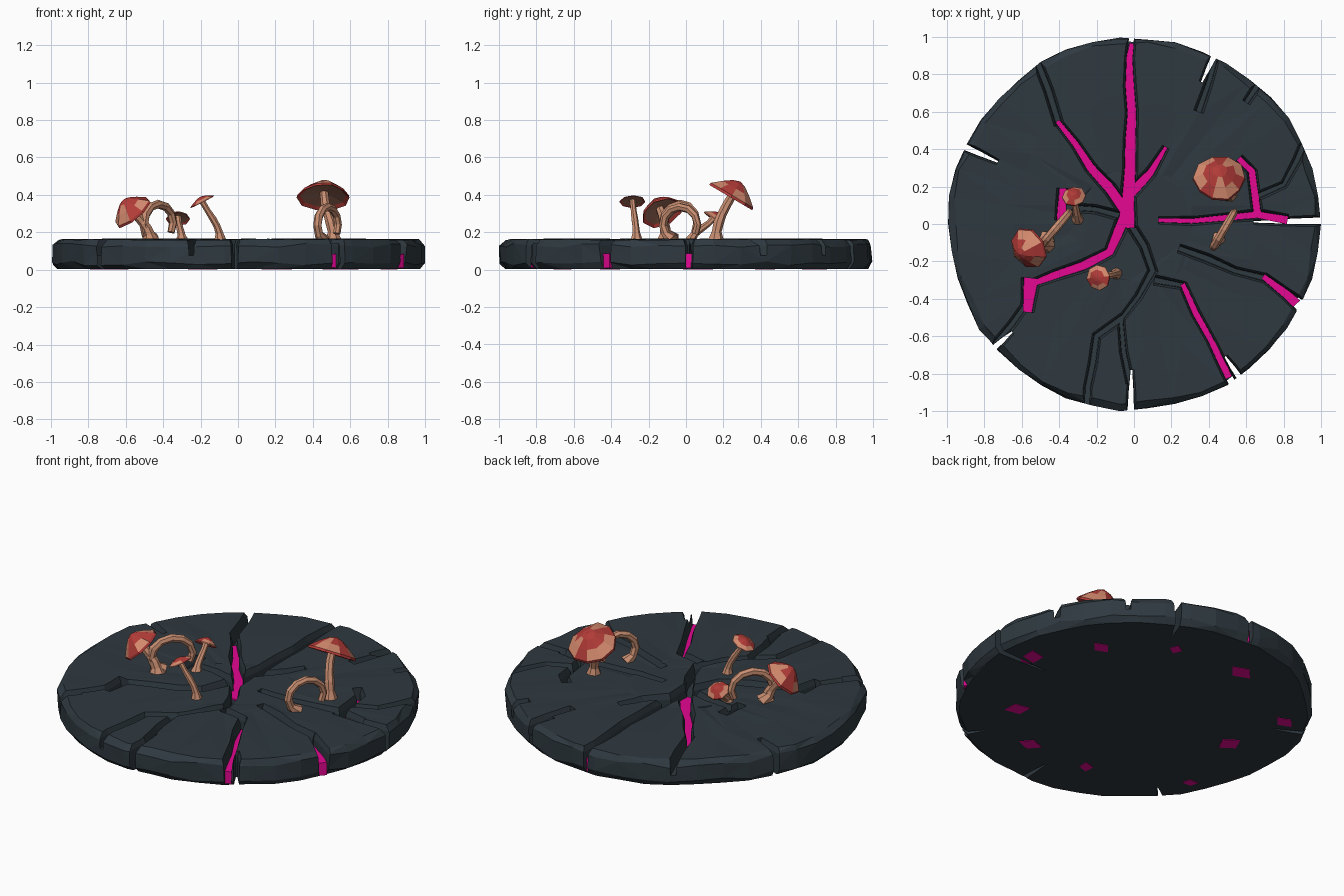
import bpy, bmesh, math, random
from mathutils import Vector

if "Cube" in bpy.data.objects:
    bpy.data.objects.remove(bpy.data.objects["Cube"])

random.seed(4)
U = random.uniform


def mat(name, c):
    m = bpy.data.materials.new(name)
    m.diffuse_color = (*c, 1)
    m.use_nodes = True
    m.node_tree.nodes["Principled BSDF"].inputs["Base Color"].default_value = m.diffuse_color
    return m


STONE = mat("dark slate", (0.028, 0.041, 0.051))
PINK = mat("magenta glow", (0.78, 0.002, 0.29))
RED = mat("cap red", (0.45, 0.045, 0.04))
TAN = mat("cap tan", (0.68, 0.26, 0.16))
STEM = mat("stem tan", (0.58, 0.27, 0.165))
GILL = mat("gill brown", (0.32, 0.14, 0.09))


def finish(bm, name, mats):
    bmesh.ops.recalc_face_normals(bm, faces=bm.faces)
    if bm.calc_volume(signed=True) < 0:
        bmesh.ops.reverse_faces(bm, faces=bm.faces)
    me = bpy.data.meshes.new(name)
    bm.to_mesh(me)
    bm.free()
    for m in mats:
        me.materials.append(m)
    ob = bpy.data.objects.new(name, me)
    bpy.context.collection.objects.link(ob)
    return ob


def skin(bm, rings, cap_ends=True):
    """Join equal-length closed rings of coordinates; returns faces per band."""
    vs = [[bm.verts.new(p) for p in r] for r in rings]
    n, bands = len(vs[0]), []
    for a, b in zip(vs, vs[1:]):
        bands.append([bm.faces.new((a[i], a[(i + 1) % n], b[(i + 1) % n], b[i])) for i in range(n)])
    if cap_ends:
        bm.faces.new(vs[0][::-1])
        bm.faces.new(vs[-1])
    return bands, vs


def wander(pts):
    """Break each leg of a path into short crooked pieces."""
    pts, out = [Vector(p) for p in pts], []
    for a, b in zip(pts, pts[1:]):
        d = b - a
        k = max(1, round(d.length / .16))
        side = Vector((-d.y, d.x)).normalized()
        out += [a + d * (i / k) + side * (U(-.018, .018) if i else 0) for i in range(k)]
    return out + [pts[-1]]


def channel(path, w0, w1, layers, name, m, jitter=0.0):
    """Prism along a path; layers = (z, width factor, extra) from bottom to top."""
    bm, rings, n = bmesh.new(), [], len(path)
    for i, p in enumerate(path):
        t = (path[min(i + 1, n - 1)] - path[max(i - 1, 0)]).normalized()
        s = Vector((-t.y, t.x))
        w = (w0 + (w1 - w0) * i / (n - 1)) / 2 * (1 + U(-jitter, jitter))
        left = [(*(p + s * (w * f + e)), z) for z, f, e in layers]
        right = [(*(p - s * (w * f + e)), z) for z, f, e in layers]
        rings.append(left + right[::-1])
    skin(bm, rings)
    bmesh.ops.triangulate(bm, faces=bm.faces)
    return finish(bm, name, [m])


def volume(me):
    bm = bmesh.new()
    bm.from_mesh(me)
    v = bm.calc_volume(signed=True)
    bm.free()
    return v


# Stone slab: chipped disc with a gently faceted top
N = 42
wob = [1 - U(0, 0.018) for _ in range(N)]
bm, rings = bmesh.new(), []
for r, z, jr, jz in [(.975, .003, .008, 0), (1, .035, .005, .012), (1, .13, .006, .012),
                     (.972, .16, .012, .003), (.66, .163, .04, .004), (.33, .162, .03, .004)]:
    ring = []
    for k in range(N):
        a = math.tau * k / N
        rr = r * wob[k] + U(-jr, jr)
        ring.append((rr * math.cos(a), rr * math.sin(a), z + U(-jz, jz)))
    rings.append(ring)
skin(bm, rings)
bmesh.ops.triangulate(bm, faces=bm.faces)
slab = finish(bm, "stone_slab", [STONE])


def carve(path, w0, w1, bottom):
    """Cut one crack with chamfered lips; keep the first solver result that is sound."""
    cut = channel(path, w0, w1, [(bottom, .8, 0), (.13, 1, 0), (.21, 1, .026)], "crack_cutter", STONE, .2)
    before = volume(slab.data)
    for solver in ('MANIFOLD', 'EXACT', 'FLOAT'):
        mod = slab.modifiers.new("crack", 'BOOLEAN')
        mod.operation, mod.solver, mod.object = 'DIFFERENCE', solver, cut
        dg = bpy.context.evaluated_depsgraph_get()
        me = bpy.data.meshes.new_from_object(slab.evaluated_get(dg))
        slab.modifiers.clear()
        if before - .06 < volume(me) < before - 1e-5:
            slab.data = me
            break
    bpy.data.objects.remove(cut)


# Glowing cracks branching from the hub: start width, end width, key points
for w0, w1, *keys in [
        (.09, .03, (-.04, -.02), (-.02, .3), (-.01, 1.03)),
        (.06, .02, (-.02, .16), (.17, .41)),
        (.07, .025, (-.04, .06), (-.41, .55)),
        (.02, .045, (.13, .02), (.66, .05), (.82, .02)),
        (.05, .03, (.66, .05), (.63, .28), (.56, .35)),
        (.03, .045, (.26, -.32), (.41, -.62), (.54, -.88)),
        (.03, .07, (.69, -.28), (.92, -.46)),
        (.06, .035, (-.04, .06), (-.13, -.15), (-.57, -.33)),
        (.08, .05, (-.55, -.29), (-.57, -.47)),
        (.05, .04, (-.39, .02), (-.38, .19))]:
    path = wander(keys)
    carve(path, w0, w1, .012)
    inner = [p * min(1, .965 / p.length) for p in path]
    channel(inner, w0, w1, [(.008, .95, 0), (.085, .95, 0)], "glowing_crack", PINK)

# Shallow dark cracks
for keys in [[(-.40, .53), (-.53, .9)], [(.64, .14), (.8, .21), (.93, .48)], [(.11, -.3), (.27, -.33)],
             [(.24, -.13), (.7, -.29)], [(-.02, 0), (.1, -.25), (-.07, -.51), (-.02, -.85)],
             [(-.06, -.5), (-.2, -.6), (-.25, -1.02)], [(-.57, -.42), (-.75, -.65)],
             [(-.06, .04), (-.36, .09)], [(.345, .6), (.45, .95)], [(.6, .65), (.7, .8)]]:
    carve(wander(keys), .032, .03, .075)

# Open wedge notches at the rim: direction in degrees, length
for deg, length in [(1, .36), (64.5, .16), (155.5, .2), (221.5, .13), (269, .22), (304.5, .14)]:
    d = Vector((math.cos(math.radians(deg)), math.sin(math.radians(deg))))
    carve([d * (1 - length), d * (1 - length / 2), d * 1.05], .01, .045, -.05)

# Glow patches showing through the underside
for i in range(10):
    a, r, s = math.tau * (i + U(-.2, .2)) / 10, U(.62, .9), U(.05, .1)
    spin = U(0, 6)
    quad = [(r * math.cos(a) + s * math.cos(spin + k * math.pi / 2) * (1 if k % 2 else .6),
             r * math.sin(a) + s * math.sin(spin + k * math.pi / 2) * .7) for k in range(4)]
    bm = bmesh.new()
    skin(bm, [[(*p, z) for p in quad] for z in (0, .006)])
    finish(bm, "underside_glow", [PINK])


def stem(name, line, r0, r1, n=7):
    """Bent tube with a flared foot."""
    line = [Vector(p) for p in line]
    u, rings, m = Vector((.8, .6, .1)), [], len(line)
    for i, p in enumerate(line):
        t = (line[min(i + 1, m - 1)] - line[max(i - 1, 0)]).normalized()
        u = (u - t * u.dot(t)).normalized()
        v = t.cross(u)
        r = (r0 + (r1 - r0) * i / (m - 1)) * (1.6 if i == 0 else 1) * U(.93, 1.07)
        rings.append([p + r * (u * math.cos(k * math.tau / n) + v * math.sin(k * math.tau / n)) for k in range(n)])
    bm = bmesh.new()
    skin(bm, rings)
    finish(bm, name, [STEM])


def cap(name, centre, q, r, h, spots, n):
    """Lathed cap: gills below, red top; spots(band, k) picks the tan faces."""
    wob = [U(.93, 1.07) for _ in range(n)]
    rings = [[centre + q @ Vector((r * f * wob[k] * math.cos(k * math.tau / n),
                                   r * f * wob[k] * math.sin(k * math.tau / n), h * z)) for k in range(n)]
             for f, z in [(.15, .3), (.85, .12), (1, 0), (.98, .14), (.62, .55), (.28, .87)]]
    bm = bmesh.new()
    bands, vs = skin(bm, rings, False)
    bm.faces.new(vs[0])
    tip = bm.verts.new(centre + q @ Vector((0, 0, h)))
    bands.append([bm.faces.new((vs[-1][k], vs[-1][(k + 1) % n], tip)) for k in range(n)])
    for f in bm.faces:
        f.material_index = 2
    for b, band in enumerate(bands[1:]):
        for k, f in enumerate(band):
            f.material_index = 1 if spots(b, k) else 0
    finish(bm, name, [RED, TAN, GILL])


def mushroom(name, foot, centre, axis, r, h, thick, spots, n=8):
    """Stem that leaves the ground upright and meets the cap along its axis."""
    a, c, ax = Vector((*foot, .155)), Vector(centre), Vector(axis).normalized()
    end = c + ax * h * .3
    b1, b2 = a + Vector((0, 0, .4 * (end.z - a.z))), end - ax * .4 * (end - a).length
    line = [a * (1 - t) ** 3 + b1 * 3 * t * (1 - t) ** 2 + b2 * 3 * t * t * (1 - t) + end * t ** 3
            for t in (0, .17, .35, .55, .78, 1)]
    stem(name + "_stem", line, thick, thick * .75)
    cap(name + "_cap", c, ax.to_track_quat('Z', 'Y'), r, h, spots, n)


def patches(b, k):
    return b == 2 and k % 3 != 1 or b == 3 and k in (2, 6)


def pale_ring(b, k):
    return b in (1, 2) and k % 5 != 1


# Mushrooms with caps
mushroom("large", (.51, .16), (.46, .24, .385), (0, .5, .85), .138, .1, .03, patches, 10)
mushroom("leaning", (-.47, -.11), (-.555, -.13, .305), (-.6, -.32, .72), .116, .095, .032, patches)
mushroom("front", (-.095, -.265), (-.19, -.285, .362), (-.45, -.05, .88), .068, .03, .021, pale_ring)
mushroom("back", (-.30, .03), (-.32, .145, .27), (-.05, .55, .8), .064, .045, .023, pale_ring)


def curl(name, x, y, z, dx, dy, h, thick):
    """Arched stem without a cap, tip curling back towards its foot."""
    angles = [-1.1 + i * .53 for i in range(10)]
    stem(name, [(x + dx * math.cos(t), y + dy * math.cos(t), z + h * math.sin(t)) for t in angles], thick, thick * .75)


curl("left_curled_stem", -.425, -.03, .25, -.078, -.09, .1, .027)
curl("right_curled_stem", .48, -.03, .24, -.055, -.092, .095, .025)
